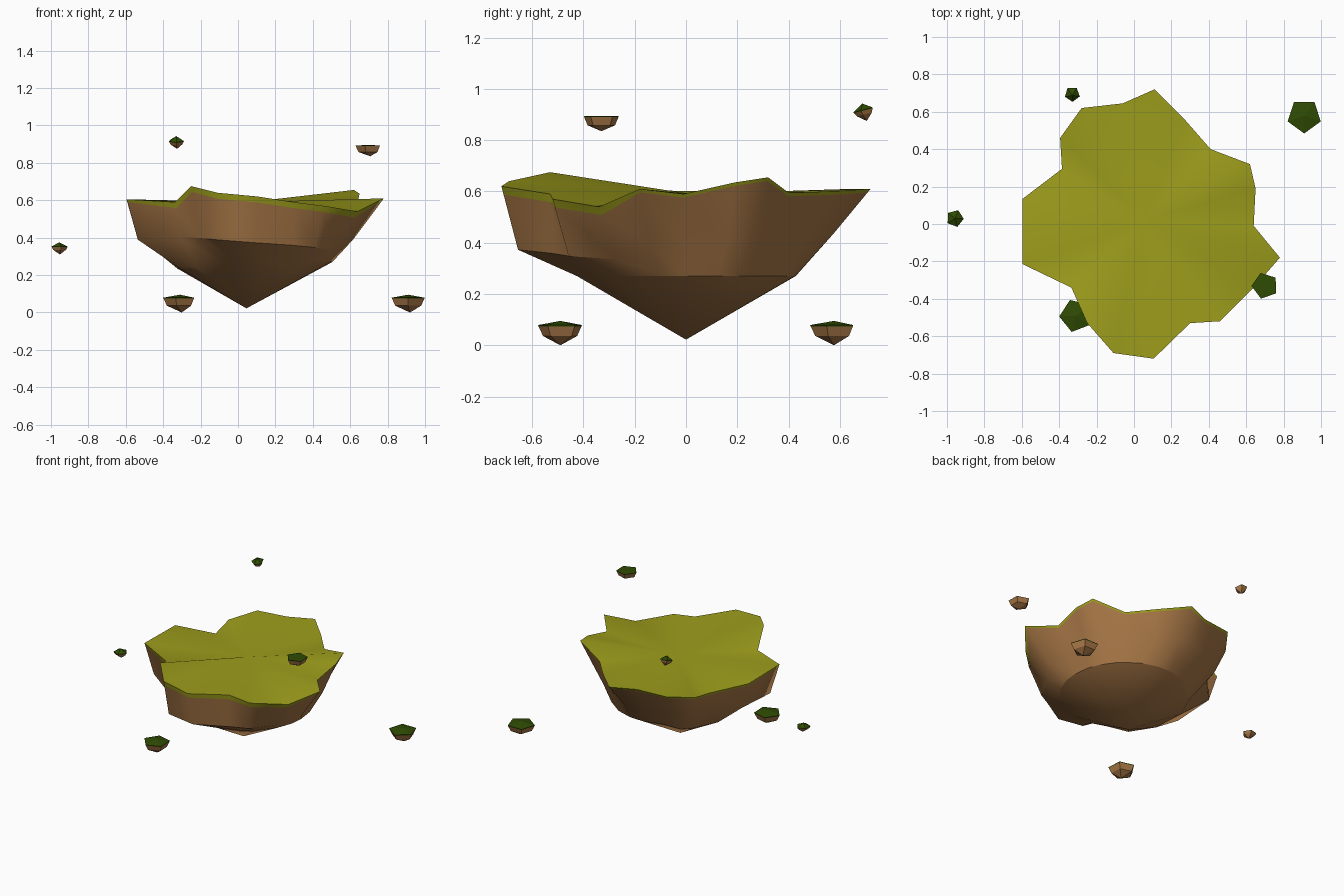
import bpy, bmesh, math
from mathutils import Vector, Matrix

if "Cube" in bpy.data.objects:
    bpy.data.objects.remove(bpy.data.objects["Cube"])


def material(name, rgb):
    m = bpy.data.materials.new(name)
    m.diffuse_color = (*rgb, 1)
    m.use_nodes = True
    m.node_tree.nodes["Principled BSDF"].inputs["Base Color"].default_value = m.diffuse_color
    return m


GRASS = material("olive grass", (0.34, 0.34, 0.012))
EARTH = material("brown earth", (0.39, 0.185, 0.062))
MOSS = material("dark moss", (0.028, 0.07, 0.001))


def loft(name, rings, top, bottom, mats, green_rows):
    """Stack of rings closed by a fan at each end; upper rows get the green."""
    bm = bmesh.new()
    loops = [[bm.verts.new(p) for p in ring] for ring in rings]
    t, b = bm.verts.new(top), bm.verts.new(bottom)
    n = len(loops[0])

    def face(vs, green):
        bm.faces.new(vs).material_index = 0 if green else 1
    for i in range(n):
        j = (i + 1) % n
        face((t, loops[0][i], loops[0][j]), True)
        for k in range(len(loops) - 1):
            face((loops[k][i], loops[k + 1][i], loops[k + 1][j], loops[k][j]), k < green_rows)
        face((b, loops[-1][j], loops[-1][i]), False)
    bmesh.ops.recalc_face_normals(bm, faces=bm.faces)
    me = bpy.data.meshes.new(name)
    bm.to_mesh(me)
    bm.free()
    for m in mats:
        me.materials.append(m)
    ob = bpy.data.objects.new(name, me)
    bpy.context.collection.objects.link(ob)
    return ob


# Island rim, counter-clockwise: x, y, z and how far the mid ledge pulls in
RIM = [
    (.64, -.01, .59, .86), (.65, .19, .635, .86), (.62, .32, .655, .82), (.41, .40, .595, .95),
    (.27, .56, .60, .86), (.11, .72, .61, .80), (-.06, .645, .61, .86), (-.28, .62, .605, .83),
    (-.395, .46, .57, .88), (-.385, .295, .535, .98), (-.595, .135, .60, .90), (-.595, -.215, .605, .90),
    (-.335, -.34, .59, .92), (-.25, -.53, .675, .82), (-.11, -.69, .64, .93), (.105, -.72, .62, .91),
    (.30, -.53, .59, .99), (.46, -.52, .57, .88), (.64, -.34, .54, .80), (.78, -.18, .61, .79)]
rim, skirt, mid, low = [], [], [], []
for x, y, z, f in RIM:
    rim.append((x, y, z))
    # ledge sits lower at the front
    zm = 0.38 - 0.07 * x if y < -.3 else 0.40 + 0.05 * y
    mid.append((x * f, y * f, zm))
    drop = 0.032 if y < -.3 else 0.014        # grass hangs further down in front
    skirt.append(Vector(rim[-1]).lerp(Vector(mid[-1]), drop / (z - zm)))
    a = math.atan2(y, x)
    lx = 0.085 + 0.42 * math.cos(a)
    low.append((lx, 0.43 * math.sin(a), 0.27 if lx > -0.15 else 0.235))
island = loft("floating_island", [rim, skirt, mid, low], (0.06, 0.02, 0.59),
              (0.045, 0, 0.022), (GRASS, EARTH), 1)
# Smooth sides, crisp rim, front ledge and start of the bottom cone
bpy.context.view_layer.objects.active = island
island.select_set(True)
bpy.ops.object.shade_smooth_by_angle(angle=math.radians(62))
n = len(RIM)
for e in island.data.edges:
    rows = [v // n for v in e.vertices]
    front = all(island.data.vertices[v].co.y < -.25 for v in e.vertices)
    if rows == [0, 0] or (rows == [2, 2] and front) or (rows == [3, 3] and not front):
        e.use_edge_sharp = True


# Small floating rocks: five-sided gems with mossy tops
def rock(name, centre, r, h, point, tilt=0.0, dome=0.17, n=5):
    def ring(s, z):
        return [(r * s * math.cos(math.radians(point) + math.tau * i / n),
                 r * s * math.sin(math.radians(point) + math.tau * i / n), z * h)
                for i in range(n)]
    top = 1 - dome
    ob = loft(name, [ring(1.0, top), ring(.98, top - .05), ring(.78, .38)],
              (0, 0, h), (0.1 * r, 0, 0), (MOSS, EARTH), 1)
    ob.data.transform(Matrix.Translation(centre) @ Matrix.Rotation(tilt, 4, 'X'))


rock("rock_low_right", (.91, .577, 0), .093, .095, 270)
rock("rock_low_front", (-.31, -.49, 0), .09, .095, 255)
rock("rock_high_right", (.70, -.33, .835), .072, .06, 253, dome=.03)
rock("rock_high_back", (-.33, .705, .875), .042, .07, 200, tilt=.25, dome=.35)
rock("rock_left", (-.957, .03, .31), .047, .065, 285, dome=.35)
